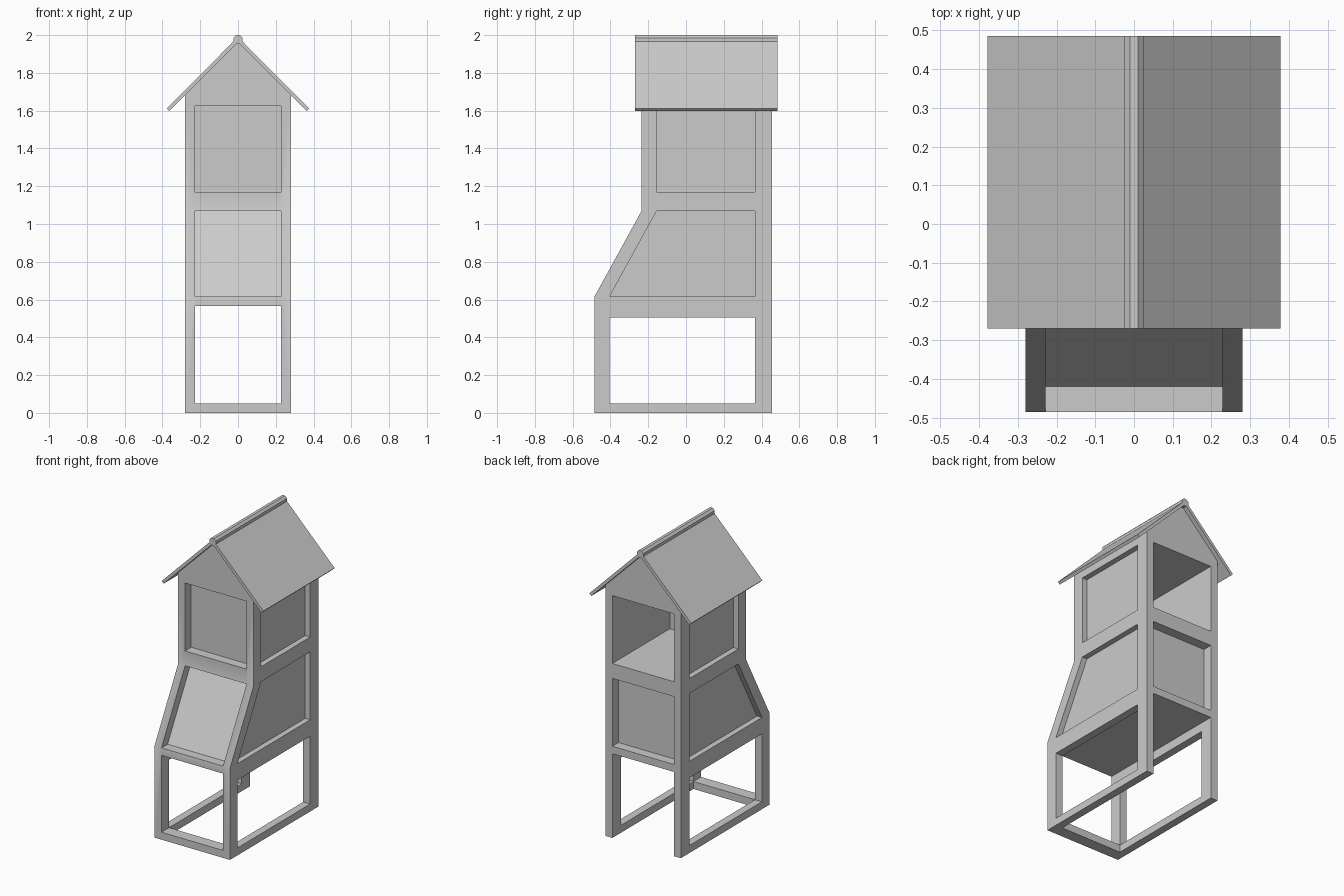
import bpy, bmesh, math
from mathutils import Vector

if "Cube" in bpy.data.objects:
    bpy.data.objects.remove(bpy.data.objects["Cube"])

# One flat material
grey = bpy.data.materials.new("plain grey")
grey.use_nodes = True
COLOUR = (0.6, 0.6, 0.6, 1)
grey.diffuse_color = COLOUR
grey.node_tree.nodes["Principled BSDF"].inputs["Base Color"].default_value = COLOUR


def prism(name, axis, profile, start, end):
    """Extrude a profile along x (profile is y, z) or along y (profile is x, z)."""
    place = (lambda a, b: (start, a, b)) if axis == "x" else (lambda a, b: (a, start, b))
    step = Vector((end - start, 0, 0)) if axis == "x" else Vector((0, end - start, 0))
    bm = bmesh.new()
    face = bm.faces.new([bm.verts.new(place(a, b)) for a, b in profile])
    new = bmesh.ops.extrude_face_region(bm, geom=[face])["geom"]
    bmesh.ops.translate(bm, vec=step, verts=[v for v in new if isinstance(v, bmesh.types.BMVert)])
    bmesh.ops.recalc_face_normals(bm, faces=bm.faces)
    mesh = bpy.data.meshes.new(name)
    bm.to_mesh(mesh)
    bm.free()
    mesh.materials.append(grey)
    obj = bpy.data.objects.new(name, mesh)
    bpy.context.collection.objects.link(obj)
    return obj


def rect(a0, a1, b0, b1):
    return [(a0, b0), (a1, b0), (a1, b1), (a0, b1)]


def activate(obj):
    bpy.ops.object.select_all(action="DESELECT")
    obj.select_set(True)
    bpy.context.view_layer.objects.active = obj


def cut(body, cutter, operation="DIFFERENCE"):
    cutter.hide_render = True
    mod = body.modifiers.new("cut", "BOOLEAN")
    mod.operation, mod.solver, mod.object = operation, "EXACT", cutter
    activate(body)
    bpy.ops.object.modifier_apply(modifier=mod.name)
    bpy.data.objects.remove(cutter)


# Main dimensions
HALF, INNER, PANEL = 0.28, 0.228, 0.243      # wall, opening and side panel x
FRONT, BACK, UPPER = -0.485, 0.455, -0.235   # front, back and upper front y
INSET = 0.065                                # depth of front and back recesses
POST_F, POST_B, UP_F = -0.405, 0.365, -0.155
KNEE, WAIST = 0.615, 1.07                    # slanted storey
FLOOR, CEIL = 1.17, 1.625                    # top storey
GABLE, RIDGE = 1.961, 1.99

# Solid tower with a slanted front, trimmed to the gable
tower = prism("tower_frame", "x", [(FRONT, 0), (BACK, 0), (BACK, 2), (UPPER, 2),
                                   (UPPER, WAIST), (FRONT, KNEE)], -HALF, HALF)
cut(tower, prism("gable_trim", "y", [(-1, -1), (1, -1), (1, GABLE - 1), (0, GABLE),
                                     (-1, GABLE - 1)], -1, 1), "INTERSECT")

# Open lower storey, without a bar at the back
cut(tower, prism("under_space", "y", rect(-INNER, INNER, -0.1, 0.565), POST_F, 1))
cut(tower, prism("front_opening", "y", rect(-INNER, INNER, 0.05, 0.565), -1, -0.3))
cut(tower, prism("side_opening", "x", rect(POST_F, POST_B, 0.05, 0.505), -1, 1))

# Room open at the back
cut(tower, prism("room", "y", rect(-INNER, INNER, FLOOR, CEIL), UP_F, 1))

# Recessed panels on the front and back
cut(tower, prism("front_recess", "y", rect(-INNER, INNER, FLOOR, CEIL), -1, UPPER + INSET))
cut(tower, prism("slant_recess", "x", [(-1, KNEE), (FRONT + INSET, KNEE),
                                       (UPPER + INSET, WAIST), (-1, WAIST)], -INNER, INNER))
cut(tower, prism("back_recess", "y", rect(-INNER, INNER, KNEE, WAIST), BACK - INSET, 1))

# Recessed panels on both sides
for side in (-1, 1):
    cut(tower, prism("side_recess", "x", rect(UP_F, POST_B, FLOOR, CEIL), side * PANEL, side))
    cut(tower, prism("slant_side_recess", "x", [(POST_F, KNEE), (POST_B, KNEE),
                                                (POST_B, WAIST), (UP_F, WAIST)],
                     side * PANEL, side))

# Two roof boards
for name, s in (("roof_left", 1), ("roof_right", -1)):
    prism(name, "y", [(0, GABLE), (s * 0.363, GABLE - 0.363),
                      (s * 0.3775, RIDGE - 0.3775), (0, RIDGE)], -0.27, 0.485)

# Eight-sided ridge cap
turns = [math.pi / 8 + i * math.pi / 4 for i in range(8)]
prism("ridge_cap", "y", [(0.026 * math.cos(t), 1.976 + 0.026 * math.sin(t)) for t in turns],
      -0.27, 0.485)

# Soft shading across the slanted front corners
activate(tower)
bpy.ops.object.shade_smooth_by_angle(angle=math.radians(30))
